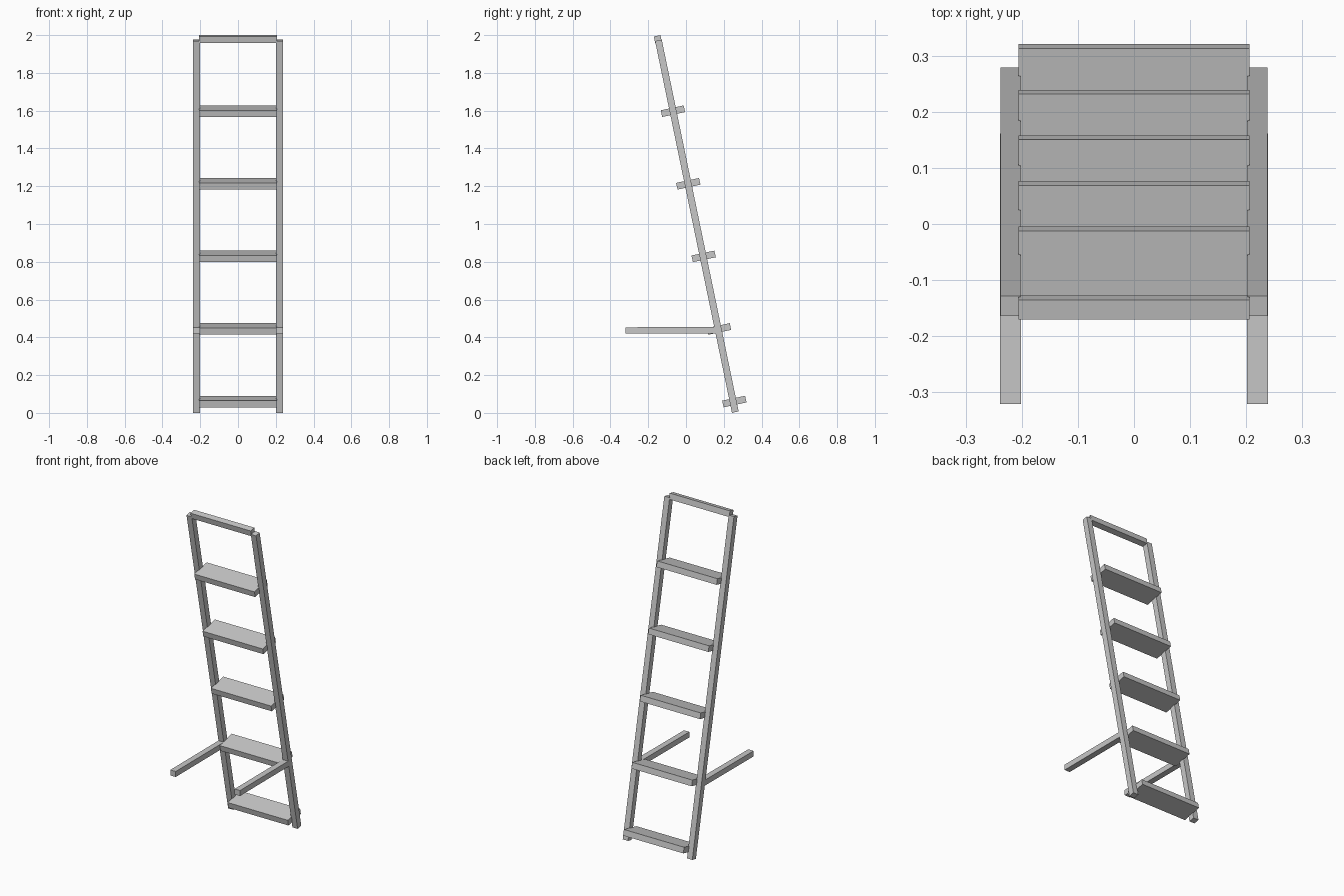
import bpy
from math import radians, hypot, atan2

cube = bpy.data.objects.get("Cube")
if cube:
    bpy.data.objects.remove(cube, do_unlink=True)

grey = bpy.data.materials.new("plain_grey")
grey.use_nodes = True
colour = (0.57, 0.57, 0.57, 1)
grey.diffuse_color = colour
grey.node_tree.nodes["Principled BSDF"].inputs["Base Color"].default_value = colour

LEAN = radians(12)      # tilt of the treads
STOCK = 0.036           # timber thickness
TREAD_LENGTH = 0.412
RAIL_X = 0.22


def board(name, centre, size, tilt=0.0):
    """Square-edged board, tilted about the x axis."""
    bpy.ops.mesh.primitive_cube_add(size=1, location=centre)
    obj = bpy.context.object
    obj.name = name
    obj.scale = size
    bpy.ops.object.transform_apply(location=False, rotation=False, scale=True)
    obj.rotation_euler.x = tilt
    obj.data.materials.append(grey)
    return obj


# Leaning side rails, with square-cut ends
foot, head = (0.261, 0.004), (-0.146, 1.972)
dy, dz = head[0] - foot[0], head[1] - foot[1]
mid_y, mid_z = (foot[0] + head[0]) / 2, (foot[1] + head[1]) / 2
for side, sign in (("left", 1), ("right", -1)):
    board(f"{side}_rail", (sign * RAIL_X, mid_y, mid_z),
          (STOCK, STOCK, hypot(dy, dz)), atan2(-dy, dz))
    # Level arm reaching forward from the rail
    board(f"{side}_arm", (sign * RAIL_X, -0.08, 0.437),
          (0.037, 0.482, 0.034), radians(0.2))

# Evenly spaced treads, square to the rails
for i in range(5):
    board(f"tread_{i + 1}", (0, 0.256 - 0.0813 * i, 0.06 + 0.3843 * i),
          (TREAD_LENGTH, 0.124, STOCK), LEAN)

# Narrow bar closing the top
board("top_bar", (0, -0.149, 1.9787), (TREAD_LENGTH, STOCK, STOCK), LEAN)
